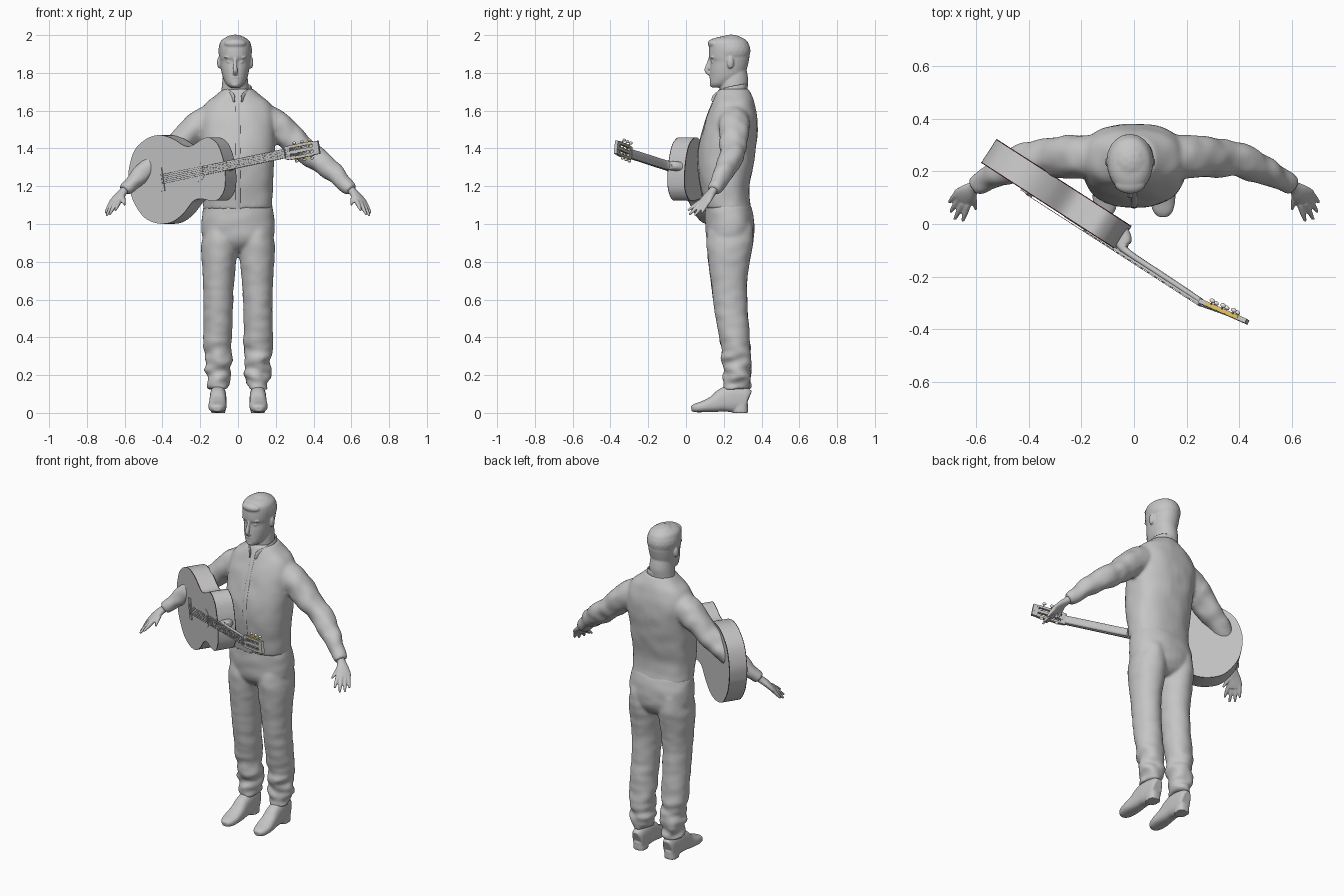
import bpy, bmesh, math
from mathutils import Vector, Matrix, noise

if "Cube" in bpy.data.objects:
    bpy.data.objects.remove(bpy.data.objects["Cube"])

X, Y, Z = Vector((1, 0, 0)), Vector((0, 1, 0)), Vector((0, 0, 1))


def material(name, rgb):
    m = bpy.data.materials.new(name)
    m.use_nodes = True
    m.diffuse_color = (*rgb, 1)
    m.node_tree.nodes["Principled BSDF"].inputs["Base Color"].default_value = (*rgb, 1)
    return m


GREY = material("plain grey", (0.56, 0.56, 0.56))
GOLD = material("gold", (0.75, 0.52, 0.12))
WHITE = material("pearl white", (0.9, 0.9, 0.88))
DARK = material("dark red binding", (0.08, 0.02, 0.02))


def finish(name, bm, mats=(GREY,), matrix=None, voxel=0, smooth=0):
    """Turn a bmesh into an object; a voxel size blends its pieces into one skin."""
    bmesh.ops.recalc_face_normals(bm, faces=bm.faces)
    for f in bm.faces:
        f.smooth = True
    for e in bm.edges:
        e.smooth = len(e.link_faces) == 2 and e.calc_face_angle(0) < math.radians(35)
    me = bpy.data.meshes.new(name)
    bm.to_mesh(me)
    bm.free()
    for m in mats:
        me.materials.append(m)
    ob = bpy.data.objects.new(name, me)
    bpy.context.collection.objects.link(ob)
    if matrix:
        ob.matrix_world = matrix
    if voxel:
        r = ob.modifiers.new("blend", "REMESH")
        r.mode, r.voxel_size, r.use_smooth_shade = "VOXEL", voxel, True
    if smooth:
        s = ob.modifiers.new("soften", "SMOOTH")
        s.factor, s.iterations = 0.5, smooth


def crumple(bm, scale, amount):
    """Push the skin in and out for cloth folds; amount is a function of position."""
    bmesh.ops.recalc_face_normals(bm, faces=bm.faces)
    bm.normal_update()
    for v in bm.verts:
        p = Vector([a * b for a, b in zip(v.co, scale)])
        v.co += v.normal * noise.noise(p) * amount(v.co)


def curve_through(pts, steps):
    """Catmull-Rom interpolation of tuples of any length."""
    p = [Vector(q) for q in pts]
    p = [p[0]] + p + [p[-1]]
    out = []
    for a, b, c, d in zip(p, p[1:], p[2:], p[3:]):
        for i in range(steps):
            t = i / steps
            out.append(b + (c - a) * (t / 2) + (a * 2 - b * 5 + c * 4 - d) * (t * t / 2)
                       + (b * 3 - a - c * 3 + d) * (t ** 3 / 2))
    return out + [p[-1]]


def loft(bm, rings, ref=None, power=2, n=28, steps=4):
    """Skin rings (x, y, z, ra, rb): level ones, or across the path if ref is given."""
    rs = curve_through(rings, steps)
    loops = []
    for i, r in enumerate(rs):
        a, b = X, Y
        if ref:
            t = (Vector(rs[min(i + 1, len(rs) - 1)][:3]) - Vector(rs[max(i - 1, 0)][:3])).normalized()
            a = t.cross(ref).normalized()
            b = a.cross(t)
        loop = []
        for k in range(n):
            c, s = math.cos(math.tau * k / n), math.sin(math.tau * k / n)
            c, s = (math.copysign(abs(v) ** (2 / power), v) for v in (c, s))
            loop.append(bm.verts.new(Vector(r[:3]) + a * (c * r[3]) + b * (s * r[4])))
        loops.append(loop)
    for p, q in zip(loops, loops[1:]):
        for k in range(n):
            bm.faces.new((p[k], p[k - 1], q[k - 1], q[k]))
    bm.faces.new(loops[0])
    bm.faces.new(loops[-1])


def levels(rows, cx=0):
    """Rows of height, front y, back y, half width (and own centre x) as level rings."""
    return [(r[4] if len(r) > 4 else cx, (r[1] + r[2]) / 2, r[0], r[3], (r[2] - r[1]) / 2) for r in rows]


def flip(rings, s):
    return [(s * r[0], *r[1:]) for r in rings]


def ball(bm, loc, radii):
    bmesh.ops.create_icosphere(bm, subdivisions=3, radius=1,
                               matrix=Matrix.Translation(loc) @ Matrix.Diagonal((*radii, 1)))


def box(bm, loc, size, m=Matrix()):
    bmesh.ops.create_cube(bm, size=1, matrix=m @ Matrix.Translation(loc) @ Matrix.Diagonal((*size, 1)))


def rod(bm, p, q, r, m=Matrix(), n=8):
    p, q = m @ Vector(p), m @ Vector(q)
    rot = (q - p).to_track_quat("Z", "Y").to_matrix().to_4x4()
    bmesh.ops.create_cone(bm, cap_ends=True, segments=n, radius1=r, radius2=r, depth=(q - p).length,
                          matrix=Matrix.Translation((p + q) / 2) @ rot)


# Head with neck, hair, face and ears
HX = -0.015
bm = bmesh.new()
loft(bm, levels([(1.6, .16, .33, .08), (1.7, .178, .325, .073), (1.76, .18, .33, .068), (1.82, .2, .32, .06)], HX))
loft(bm, levels([(1.722, .14, .19, .022), (1.74, .127, .25, .046), (1.775, .126, .305, .065),
                 (1.82, .127, .322, .075), (1.86, .13, .332, .08), (1.885, .121, .336, .083),
                 (1.93, .122, .338, .086), (1.965, .128, .326, .078), (1.985, .155, .3, .055),
                 (1.995, .2, .265, .025)], HX), power=2.1)
ball(bm, (HX, .238, 1.917), (.09, .104, .086))
ball(bm, (HX, .155, 1.955), (.06, .04, .028))
loft(bm, [(HX, .13, 1.885, .008, .008), (HX, .121, 1.85, .009, .012), (HX, .109, 1.815, .013, .012),
          (HX, .122, 1.797, .012, .01), (HX, .14, 1.785, .01, .008)], Y, n=12)
ball(bm, (HX, .134, 1.776), (.024, .011, .006))
ball(bm, (HX, .136, 1.765), (.021, .011, .006))
ball(bm, (HX, .139, 1.738), (.022, .014, .014))
for s in (1, -1):
    ball(bm, (HX + s * .031, .143, 1.858), (.013, .01, .006))
    ball(bm, (HX + s * .034, .141, 1.882), (.024, .012, .006))
    ball(bm, (HX + s * .084, .235, 1.855), (.012, .018, .033))
finish("head", bm, voxel=.0045, smooth=4)

# Shirt: torso and sleeves blended together, sleeves creased
front = [(1.08, .1, .345, .184), (1.13, .09, .336, .183), (1.2, .077, .336, .185), (1.3, .063, .355, .19),
         (1.4, .066, .37, .196), (1.5, .09, .38, .2), (1.58, .115, .377, .198), (1.64, .14, .362, .17),
         (1.68, .155, .348, .12), (1.715, .175, .33, .08)]
sleeve = [(.1, .25, 1.575, .09, .082), (.22, .255, 1.51, .08, .08), (.31, .25, 1.43, .074, .07),
          (.38, .245, 1.375, .064, .062), (.43, .235, 1.335, .066, .06), (.5, .2, 1.28, .052, .052),
          (.54, .18, 1.24, .048, .045), (.575, .16, 1.205, .039, .037), (.6, .145, 1.18, .033, .031)]
bm = bmesh.new()
loft(bm, levels(front), power=2.4, n=40)
for s in (1, -1):
    loft(bm, flip(sleeve, s), Z, n=40, steps=8)
crumple(bm, (14, 14, 14), lambda p: .012 if abs(p.x) > .22 else .004)
finish("shirt", bm, voxel=.009, smooth=4)

# Collar wings and button strip
bm = bmesh.new()
for s in (1, -1):
    loft(bm, flip([(0, .322, 1.725, .006, .02), (.05, .3, 1.722, .006, .02), (.069, .245, 1.71, .006, .022),
                   (.054, .19, 1.692, .006, .024), (.028, .157, 1.668, .006, .024),
                   (.02, .142, 1.645, .005, .012)], s), Z, n=14)
finish("collar", bm, voxel=.0045, smooth=2)
bm = bmesh.new()
loft(bm, [(0, r[1] + .001, r[0], .012, .004) for r in front[:-2]], Y, n=12)
finish("button_strip", bm)

# Hands with spread fingers
for s, side in ((1, "left"), (-1, "right")):
    bm = bmesh.new()
    loft(bm, flip([(.58, .158, 1.2, .024, .024), (.606, .14, 1.172, .024, .021), (.63, .118, 1.145, .036, .019),
                   (.65, .098, 1.117, .043, .016), (.66, .088, 1.1, .036, .012)], s), Z, n=18)
    for base, tip in (((.63, .075, 1.118), (.65, .01, 1.072)), ((.648, .08, 1.112), (.68, .018, 1.05)),
                      ((.662, .095, 1.108), (.696, .046, 1.045)), ((.672, .113, 1.112), (.702, .082, 1.058)),
                      ((.612, .12, 1.155), (.6, .055, 1.1))):
        mid = [(a + b) / 2 for a, b in zip(base, tip)]
        loft(bm, flip([(*base, .013, .013), (*mid, .011, .011), (*tip, .006, .006)], s), Z, n=10)
    finish(side + "_hand", bm, voxel=.0045, smooth=2)

# Trousers: seat and legs, with folds gathering at the hems
leg = [(1, .125, .35, .075, .1), (.92, .11, .357, .09, .1), (.85, .112, .347, .096, .1), (.7, .13, .325, .083, .103),
       (.55, .15, .326, .078, .105), (.45, .166, .335, .077, .107), (.36, .184, .34, .077, .108),
       (.3, .192, .343, .073, .106), (.25, .2, .346, .068, .104), (.2, .196, .35, .065, .106),
       (.17, .2, .344, .058, .106), (.125, .202, .34, .052, .106)]
bm = bmesh.new()
loft(bm, levels([(1.11, .104, .338, .178), (1.05, .1, .357, .19), (.97, .104, .362, .194), (.92, .112, .355, .18),
                 (.88, .135, .335, .11), (.855, .17, .3, .05)]), power=2.3, n=40)
for s in (1, -1):
    loft(bm, flip(levels(leg), s), n=40, steps=6)
crumple(bm, (12, 12, 24), lambda p: .004 + .018 * max(0, min(1, (.42 - p.z) * 5)))
finish("trousers", bm, voxel=.009, smooth=5)

# Shoes
for s, side in ((1, "left"), (-1, "right")):
    bm = bmesh.new()
    loft(bm, flip([(.104, .33, .07, .024, .045), (.104, .318, .072, .036, .062), (.105, .25, .075, .043, .072),
                   (.106, .2, .068, .044, .064), (.107, .15, .048, .046, .045), (.109, .095, .034, .048, .031),
                   (.11, .05, .026, .038, .023), (.11, .028, .022, .018, .014)], s), Z, power=2.5)
    loft(bm, [(s * .105, .288, z, .038, .04) for z in (0, .02, .05)], power=2.6)
    finish(side + "_shoe", bm, voxel=.005, smooth=2)

# Guitar frame: u along the neck, v across, w out of the soundboard
yaw, pitch = math.radians(-32.8), math.radians(-10)
G = Matrix.Translation((-.22, 0, 1.275)) @ Matrix.Rotation(yaw, 4, "Z") @ Matrix.Rotation(pitch, 4, "Y") \
    @ Matrix.Rotation(math.radians(90), 4, "X")

# Guitar body: mirrored outline extruded back in layers, thin outer layers are the binding
half = curve_through([(-.43, 0), (-.418, .085), (-.365, .18), (-.285, .226), (-.2, .234), (-.12, .202), (-.05, .15),
                      (0, .144), (.06, .164), (.11, .166), (.155, .125), (.174, .06), (.178, 0)], 5)
outline = list(half) + [Vector((p[0], -p[1])) for p in half[-2:0:-1]]
bm = bmesh.new()
layers = [[bm.verts.new((p[0], p[1], w)) for p in outline] for w in (0, -.004, -.104, -.108)]
for i, (p, q) in enumerate(zip(layers, layers[1:])):
    for k in range(len(p)):
        bm.faces.new((p[k], p[k - 1], q[k - 1], q[k])).material_index = int(i != 1)
bm.faces.new(layers[0])
bm.faces.new(layers[-1])
finish("guitar_body", bm, (GREY, DARK), G)

# Rosette, bridge and fingerboard
bm = bmesh.new()
rod(bm, (0, 0, -.004), (0, 0, .002), .053, n=40)
finish("guitar_rosette", bm, matrix=G)
bm = bmesh.new()
box(bm, (-.225, 0, .003), (.03, .125, .006))
box(bm, (-.22, 0, .005), (.005, .06, .006))
finish("guitar_bridge", bm, matrix=G)
NUT, SCALE = .565, .785
bm = bmesh.new()
box(bm, (NUT / 2 + .026, 0, 0), (NUT - .052, .05, .01))
box(bm, (NUT, 0, .002), (.006, .05, .012))
for k in range(1, 20):
    box(bm, (NUT - SCALE * (1 - 2 ** (-k / 12)), 0, .005), (.003, .048, .003))
finish("guitar_fingerboard", bm, matrix=G)

# Neck with curved heel
bm = bmesh.new()
loft(bm, [(.165, 0, -.05, .026, .045), (.185, 0, -.042, .024, .037), (.2, 0, -.024, .024, .021),
          (.235, 0, -.015, .024, .013), (.4, 0, -.013, .024, .012), (NUT, 0, -.011, .024, .011)], Z, power=2.6, n=20)
finish("guitar_neck", bm, matrix=G)

# Slotted headstock, tilted back
H = Matrix.Translation((NUT, 0, 0)) @ Matrix.Rotation(math.radians(9), 4, "Y")
bm = bmesh.new()
for v, w in ((-.029, .012), (0, .017), (.029, .012)):
    box(bm, (.1, v, -.009), (.19, w, .018), H)
box(bm, (.014, 0, -.009), (.03, .064, .017), H)
box(bm, (.18, 0, -.009), (.034, .07, .017), H)
finish("guitar_headstock", bm, matrix=G)

# Tuners: gold plates and rollers, pearl knobs
gold, pearl = bmesh.new(), bmesh.new()
for s in (1, -1):
    box(gold, (.095, s * .0365, -.009), (.135, .004, .014), H)
    for u in (.05, .095, .14):
        rod(gold, (u, s * .008, -.007), (u, s * .036, -.007), .004, H)
        rod(gold, (u, s * .036, -.014), (u, s * .046, -.024), .003, H)
        ball(pearl, H @ Vector((u, s * .048, -.028)), (.011, .008, .008))
finish("tuner_metal", gold, (GOLD,), G)
finish("tuner_knobs", pearl, (WHITE,), G)

# Strings
bm = bmesh.new()
for k in range(6):
    v = k - 2.5
    post = H @ Vector((.05 + .045 * (2.5 - abs(v)), math.copysign(.018, v), -.003))
    rod(bm, (-.22, v * .01, .008), (NUT, v * .008, .008), .0011, n=6)
    rod(bm, (NUT, v * .008, .008), post, .0011, n=6)
finish("guitar_strings", bm, matrix=G)
